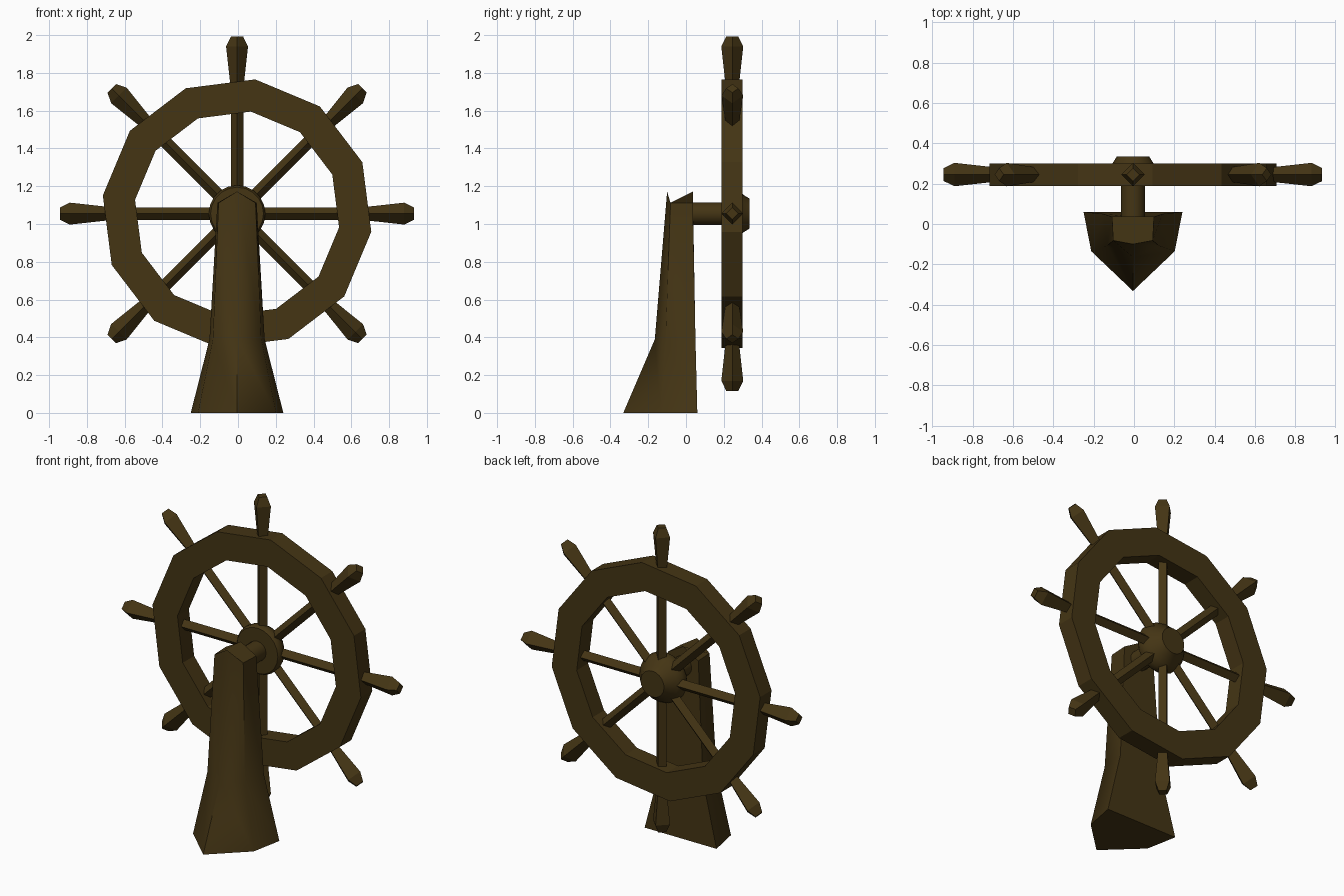
import bpy, bmesh, math
from mathutils import Vector

if "Cube" in bpy.data.objects:
    bpy.data.objects.remove(bpy.data.objects["Cube"])

# Single dark wood colour
wood = bpy.data.materials.new("dark_wood")
WOOD = (0.058, 0.035, 0.007, 1)
wood.diffuse_color = WOOD
wood.use_nodes = True
bsdf = wood.node_tree.nodes["Principled BSDF"]
bsdf.inputs["Base Color"].default_value = WOOD
bsdf.inputs["Roughness"].default_value = 0.8

X, Y, Z = Vector((1, 0, 0)), Vector((0, 1, 0)), Vector((0, 0, 1))
CENTRE = Vector((-0.005, 0.245, 1.055))


def loft(name, sections, smooth=None, closed=False):
    """Skin a list of equal-length point rings; closed joins last to first."""
    bm = bmesh.new()
    rings = [[bm.verts.new(p) for p in s] for s in sections]
    pairs = list(zip(rings, rings[1:]))
    if closed:
        pairs.append((rings[-1], rings[0]))
    else:
        bm.faces.new(rings[0])
        bm.faces.new(rings[-1])
    for a, b in pairs:
        for i in range(len(a)):
            j = (i + 1) % len(a)
            bm.faces.new((a[i], a[j], b[j], b[i]))
    bmesh.ops.recalc_face_normals(bm, faces=bm.faces[:])
    mesh = bpy.data.meshes.new(name)
    bm.to_mesh(mesh)
    bm.free()
    mesh.materials.append(wood)
    obj = bpy.data.objects.new(name, mesh)
    bpy.context.collection.objects.link(obj)
    if smooth:
        bpy.ops.object.select_all(action='DESELECT')
        obj.select_set(True)
        bpy.context.view_layer.objects.active = obj
        bpy.ops.object.shade_smooth_by_angle(angle=math.radians(smooth))
    return obj


def turned(name, profile, sides, axis, u, v, phase=0.0, **kw):
    """Turn (radius, distance) pairs around an axis through the wheel centre."""
    angles = [math.radians(phase) + math.tau * i / sides for i in range(sides)]
    return loft(name, [[CENTRE + axis * d + u * r * math.cos(a) + v * r * math.sin(a)
                        for a in angles] for r, d in profile], **kw)


# Twelve-sided rim
turned("wheel_rim", [(0.717, -0.056), (0.717, 0.055), (0.545, 0.055), (0.545, -0.056)],
       12, Y, X, Z, phase=22.3, closed=True)

# Hub with a flat front and a domed back, and the axle to the post
turned("hub", [(0.14, -0.05), (0.15, -0.035), (0.148, 0.0), (0.13, 0.03),
               (0.10, 0.058), (0.08, 0.09)], 20, Y, X, Z, smooth=50)
turned("axle", [(0.06, -0.235), (0.06, -0.04)], 16, Y, X, Z, smooth=40)

# Eight diamond-section spokes, each with a flared handle outside the rim
for k in range(8):
    a = math.radians(45 * k)
    out = Vector((math.cos(a), 0, math.sin(a)))
    side = Vector((-math.sin(a), 0, math.cos(a)))
    turned(f"spoke_{k + 1}", [(0.033, 0.05), (0.033, 0.60)], 4, out, side, Y)
    turned(f"handle_{k + 1}", [(0.032, 0.65), (0.058, 0.885), (0.032, 0.938)],
           4, out, side, Y)


# Post: pointed front, flat back, ridged top
def post_section(z, back_x, back_y, side_x, side_y, front_y, ridge=0.0):
    cx = -0.005
    return [(cx - back_x, back_y, z), (cx, back_y, z + ridge), (cx + back_x, back_y, z),
            (cx + side_x, side_y, z), (cx, front_y, z + ridge), (cx - side_x, side_y, z)]


post = loft("post", [
    post_section(0.0, 0.245, 0.06, 0.207, -0.135, -0.332),
    post_section(0.39, 0.146, 0.05, 0.128, -0.108, -0.165),
    post_section(1.112, 0.104, 0.036, 0.098, -0.082, -0.10, ridge=0.06),
], smooth=55)
